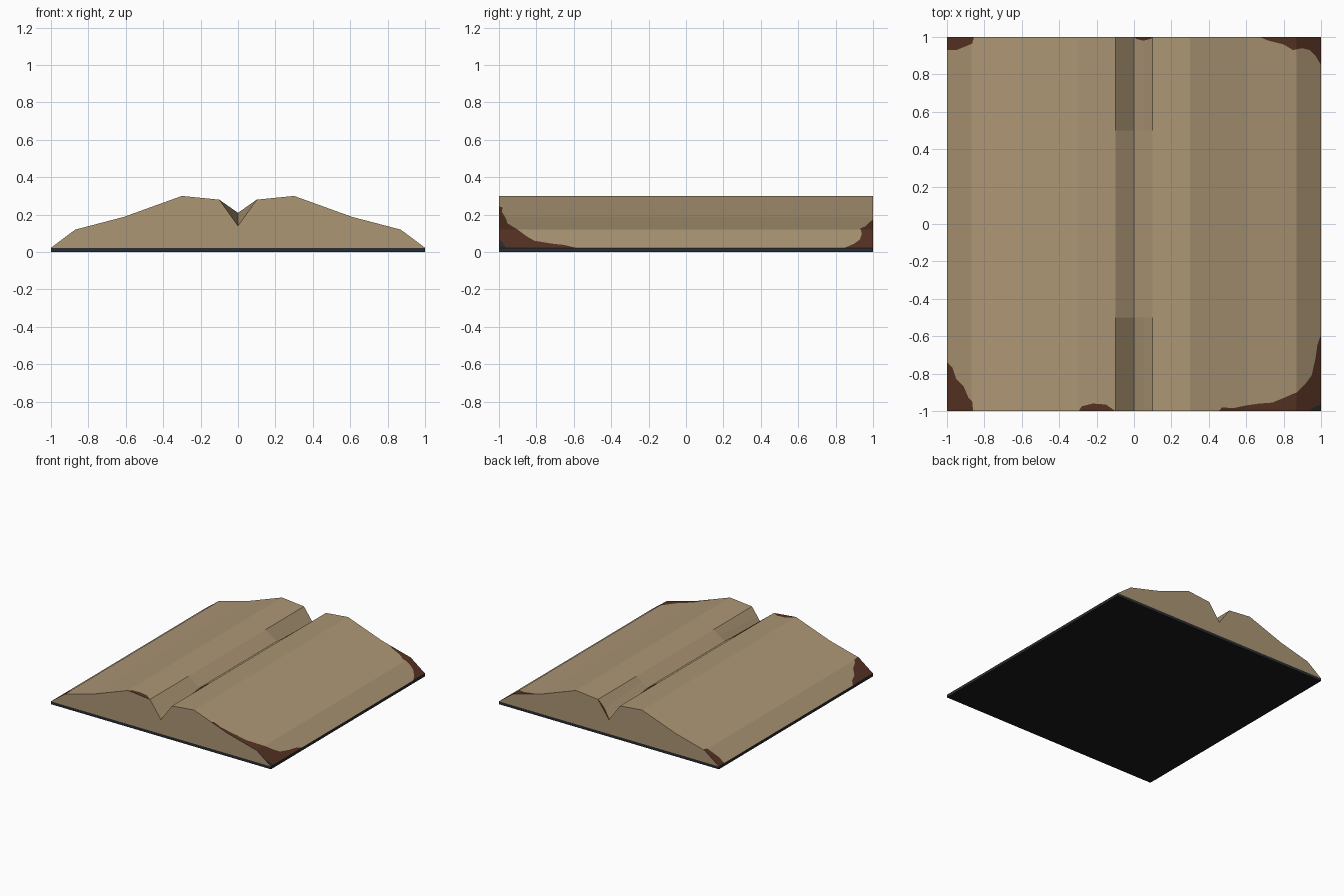
import bpy, bmesh

if "Cube" in bpy.data.objects:
    bpy.data.objects.remove(bpy.data.objects["Cube"])

def srgb(*c):
    return [(v / 255 / 12.92 if v < 11 else ((v / 255 + 0.055) / 1.055) ** 2.4) for v in c] + [1]

def material(name, *c):
    m = bpy.data.materials.new(name)
    m.diffuse_color = srgb(*c)
    m.use_nodes = True
    m.node_tree.nodes["Principled BSDF"].inputs["Base Color"].default_value = m.diffuse_color
    return m

TAN = material("tan paint", 172, 150, 117)
BROWN = material("rust brown", 86, 51, 35)
CHARCOAL = material("charcoal edge", 42, 44, 48)
BLACK = material("black underside", 27, 27, 27)

BASE = 0.023
# half cross-section (|x|, z); the groove floor at x = 0 is set separately
PROFILE = [(0.1, 0.28), (0.3, 0.3), (0.61, 0.188), (0.87, 0.12), (1, BASE)]
# depth of the worn paint measured inward from the front, back edges: (x, depth)
WORN_FRONT = [(-1, .26), (-.97, .23), (-.95, .17), (-.91, .13), (-.885, .07), (-.865, .05), (-.86, 0),
              (-.295, 0), (-.28, .025), (-.22, .04), (-.15, .035), (-.1, 0),
              (.455, 0), (.47, .02), (.53, .015), (.6, .03), (.67, .04), (.74, .045), (.8, .07),
              (.87, .1), (.92, .15), (.95, .19), (.97, .28), (.98, .35), (1, .41)]
WORN_BACK = [(-1, .07), (-.95, .07), (-.9, .05), (-.865, .035), (-.855, 0), (0, 0), (.01, .01),
             (.05, .02), (.09, .01), (.1, 0), (.67, 0), (.72, .02), (.8, .04), (.85, .07),
             (.9, .06), (.94, .07), (.97, .1), (1, .15)]
BARE_FRONT = [(-1, 0), (.94, 0), (.96, .02), (1, .035)]

def interp(pts, x):
    for (x0, a), (x1, b) in zip(pts, pts[1:]):
        if x <= x1:
            return a + (b - a) * max(0, x - x0) / (x1 - x0)
    return pts[-1][1]

def height(x, y):
    # groove floor dips from the middle section towards both ends
    floor = 0.21 - 0.07 * max(0, abs(y) - 0.5) / 0.5
    return interp([(0, floor)] + PROFILE, abs(x))

def finish(bm, name, mats):
    me = bpy.data.meshes.new(name)
    bm.to_mesh(me)
    bm.free()
    for m in mats:
        me.materials.append(m)
    bpy.context.collection.objects.link(bpy.data.objects.new(name, me))

# Ridged body: columns along x, rows along y cut at the worn paint borders
xs = {0} | {s * p[0] for p in PROFILE for s in (-1, 1)}
xs |= {p[0] for p in WORN_FRONT + WORN_BACK + BARE_FRONT}
xs = sorted(xs)
bm = bmesh.new()
cols, low = [], []
for x in xs:
    bare, worn = interp(BARE_FRONT, x), interp(WORN_FRONT, x)
    ys = [-1, -1 + bare, -1 + worn, -0.5, 0.5, 1 - interp(WORN_BACK, x), 1]
    cols.append([bm.verts.new((x, y, height(x, y))) for y in ys])
    low.append([bm.verts.new((x, y, BASE)) for y in (-1, 1)])
row_mats = [2, 1, 0, 0, 0, 1]
for a, b, la, lb in zip(cols, cols[1:], low, low[1:]):
    for j, mi in enumerate(row_mats):
        bm.faces.new((a[j], b[j], b[j + 1], a[j + 1])).material_index = mi
    bm.faces.new((la[0], lb[0], b[0], a[0]))        # front end
    bm.faces.new((lb[1], la[1], a[-1], b[-1]))      # back end
bmesh.ops.remove_doubles(bm, verts=bm.verts, dist=1e-5)
finish(bm, "ridged_body", [TAN, BROWN, CHARCOAL])

# Thin base plate, open where the body covers it
bm = bmesh.new()
bmesh.ops.create_cube(bm, size=1)
for v in bm.verts:
    v.co = (v.co.x * 2, v.co.y * 2, (v.co.z + 0.5) * BASE)
bm.normal_update()
for f in list(bm.faces):
    if f.normal.z > 0.5:
        bm.faces.remove(f)
    else:
        f.material_index = 1 if f.normal.z < -0.5 else 0
finish(bm, "base_plate", [CHARCOAL, BLACK])
